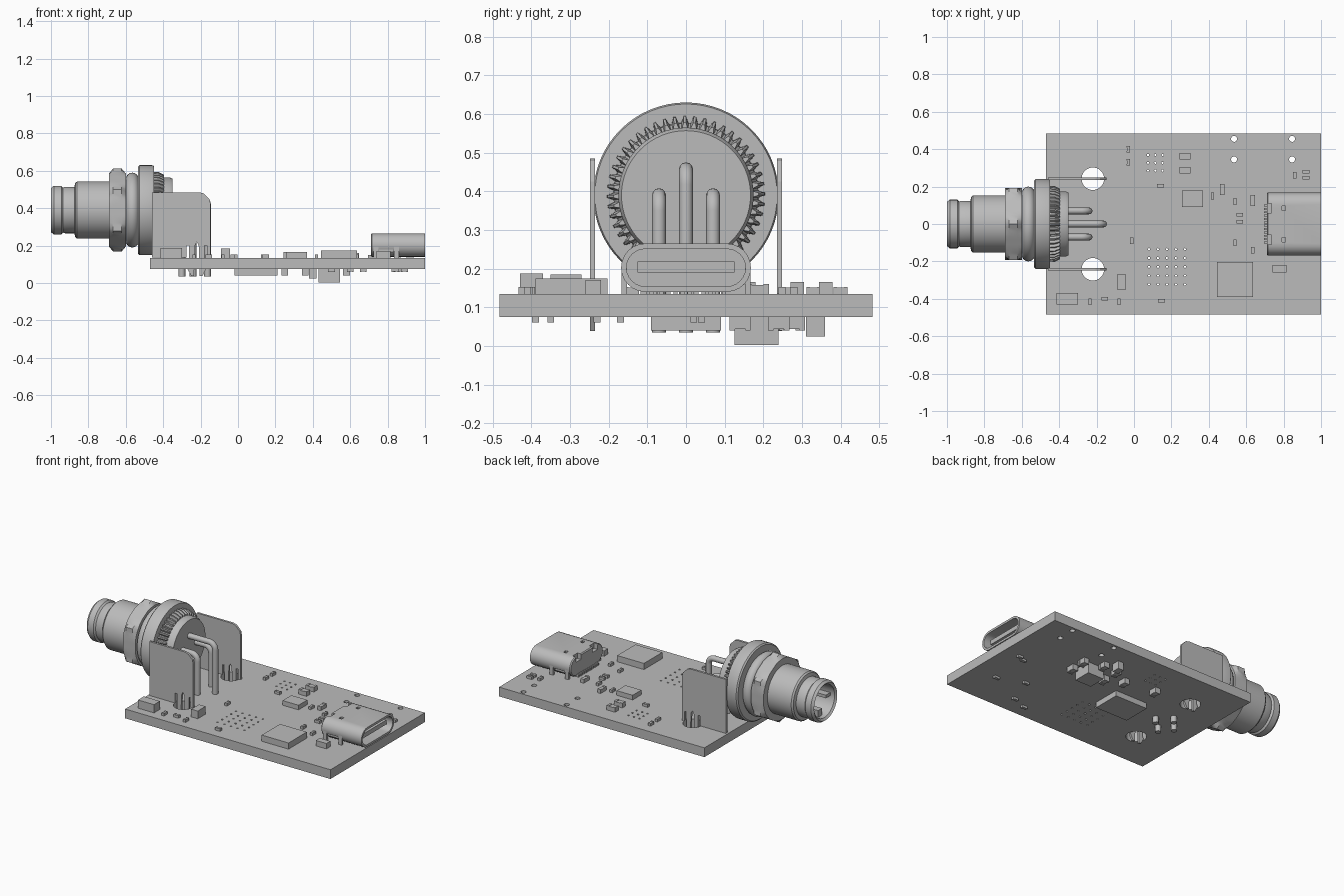
import bpy, bmesh
from math import sin, cos, pi, radians
from mathutils import Matrix

if "Cube" in bpy.data.objects:
    bpy.data.objects.remove(bpy.data.objects["Cube"])

# One grey finish for everything
GREY = (0.5, 0.5, 0.5, 1)
grey = bpy.data.materials.new("plain grey")
grey.use_nodes = True
grey.diffuse_color = GREY
grey.node_tree.nodes["Principled BSDF"].inputs["Base Color"].default_value = GREY

AXIS = 0.39            # height of the round connector axis
TOP, BOTTOM = 0.135, 0.075   # board faces


def finish(name, bm, smooth=False):
    bmesh.ops.recalc_face_normals(bm, faces=bm.faces)
    mesh = bpy.data.meshes.new(name)
    bm.to_mesh(mesh)
    bm.free()
    mesh.materials.append(grey)
    obj = bpy.data.objects.new(name, mesh)
    bpy.context.collection.objects.link(obj)
    if smooth:
        activate(obj)
        bpy.ops.object.shade_smooth_by_angle(angle=radians(30))
    return obj


def activate(obj):
    bpy.ops.object.select_all(action="DESELECT")
    obj.select_set(True)
    bpy.context.view_layer.objects.active = obj


def add_box(bm, x0, x1, y0, y1, z0, z1):
    m = Matrix.Translation(((x0 + x1) / 2, (y0 + y1) / 2, (z0 + z1) / 2))
    bmesh.ops.create_cube(bm, size=1, matrix=m @ Matrix.Diagonal((x1 - x0, y1 - y0, z1 - z0, 1)))


def add_drill(bm, x, y, r, sides):
    bmesh.ops.create_cone(bm, cap_ends=True, segments=sides, radius1=r, radius2=r,
                          depth=0.5, matrix=Matrix.Translation((x, y, 0.1)))


def loft(bm, rings):
    """Skin (x, outline) sections along x and cap both ends."""
    loops = [[bm.verts.new((x, y, z)) for y, z in pts] for x, pts in rings]
    for a, b in zip(loops, loops[1:]):
        for i in range(len(a)):
            j = (i + 1) % len(a)
            bm.faces.new((a[i], a[j], b[j], b[i]))
    bm.faces.new(loops[0])
    bm.faces.new(loops[-1])


def polar(radius, n=64):
    """Outline around the connector axis; radius is a number or f(index, angle)."""
    pts = []
    for i in range(n):
        t = 2 * pi * i / n
        r = radius(i, t) if callable(radius) else radius
        pts.append((r * cos(t), AXIS + r * sin(t)))
    return pts


def lathe(name, profile):
    bm = bmesh.new()
    loft(bm, [(x, polar(r)) for x, r in profile])
    return finish(name, bm, True)


def cut(obj, cutter_bm):
    cutter = finish("cutter", cutter_bm)
    cutter.hide_render = True
    mod = obj.modifiers.new("cut", "BOOLEAN")
    mod.operation, mod.solver, mod.object = "DIFFERENCE", "EXACT", cutter
    activate(obj)
    bpy.ops.object.modifier_apply(modifier="cut")
    bpy.data.objects.remove(cutter)


# Circuit board with drilled holes
bm = bmesh.new()
add_box(bm, -0.47, 1, -0.483, 0.483, BOTTOM, TOP)
board = finish("circuit_board", bm)
drills = bmesh.new()
for s in (-1, 1):
    add_drill(drills, -0.22, s * 0.242, 0.06, 32)
for x in (0.535, 0.845):
    for y in (0.345, 0.455):
        add_drill(drills, x, y, 0.016, 16)
for i in range(5):
    for j in range(5):
        add_drill(drills, 0.08 + 0.048 * i, -0.135 - 0.047 * j, 0.006, 8)
for i in range(3):
    for j in range(3):
        add_drill(drills, 0.075 + 0.039 * i, 0.285 + 0.042 * j, 0.006, 8)
cut(board, drills)

# Round connector: hollow barrel, sealing ring, flange, rear disc
lathe("connector_barrel", [
    (-0.72, 0.1), (-0.99, 0.105), (-1, 0.118), (-0.985, 0.13), (-0.945, 0.13), (-0.935, 0.12),
    (-0.925, 0.124), (-0.875, 0.124), (-0.87, 0.145), (-0.86, 0.153), (-0.5, 0.153)])
lathe("sealing_ring", [(-0.565 + 0.035 * cos(pi - pi * k / 8), 0.165 + 0.035 * sin(pi * k / 8))
                       for k in range(9)])
lathe("flange", [(-0.535, 0.232), (-0.527, 0.24), (-0.46, 0.24), (-0.45, 0.236)])
lathe("rear_disc", [(-0.45, 0.175), (-0.365, 0.175), (-0.35, 0.167)])

# Chamfered hexagonal nut
bm = bmesh.new()


def hexagon(limit):
    return polar(lambda i, t: min(limit, 0.192 / cos((t + pi / 6) % (pi / 3) - pi / 6)), 72)


loft(bm, [(-0.69, hexagon(0.195)), (-0.668, hexagon(0.23)),
          (-0.622, hexagon(0.23)), (-0.6, hexagon(0.195))])
finish("hex_nut", bm, True)

# Knurled ring behind the flange
bm = bmesh.new()
loft(bm, [(x, polar(lambda i, t: r if i % 4 < 2 else r - 0.017, 192))
          for x, r in ((-0.46, 0.205), (-0.425, 0.203), (-0.395, 0.188))])
finish("knurled_ring", bm)

# Keys inside the barrel mouth
bm = bmesh.new()
add_box(bm, -0.96, -0.72, -0.02, 0.02, AXIS - 0.112, AXIS - 0.06)
for s in (-1, 1):
    add_box(bm, -0.96, -0.72, s * 0.085 - 0.027, s * 0.085 + 0.027, AXIS - 0.01, AXIS + 0.01)
finish("barrel_keys", bm)

# Bent contact pins running from the rear disc down through the board
for name, y, z, x in (("upper", 0, 0.457, -0.163), ("left", 0.07, AXIS, -0.24),
                      ("right", -0.07, AXIS, -0.24), ("lower", 0, 0.323, -0.3)):
    bend = 0.04
    path = [(-0.4, y, z)]
    path += [(x - bend + bend * sin(k * pi / 16), y, z - bend + bend * cos(k * pi / 16))
             for k in range(9)]
    path.append((x, y, 0.035))
    curve = bpy.data.curves.new(name + "_contact_pin", "CURVE")
    curve.dimensions = "3D"
    curve.bevel_depth, curve.bevel_resolution, curve.use_fill_caps = 0.018, 4, True
    spline = curve.splines.new("POLY")
    spline.points.add(len(path) - 1)
    for p, co in zip(spline.points, path):
        p.co = (*co, 1)
    curve.materials.append(grey)
    pin = bpy.data.objects.new(name + "_contact_pin", curve)
    bpy.context.collection.objects.link(pin)
    activate(pin)
    bpy.ops.object.convert(target="MESH")
    bpy.ops.object.shade_smooth_by_angle(angle=radians(40))

# Side plates with split snap legs
outline = [(-0.46, 0.136), (-0.275, 0.136), (-0.275, 0.2), (-0.262, 0.2), (-0.262, 0.09),
           (-0.27, 0.075), (-0.25, 0.038), (-0.235, 0.038), (-0.23, 0.2), (-0.22, 0.22),
           (-0.21, 0.2), (-0.205, 0.038), (-0.19, 0.038), (-0.17, 0.075), (-0.178, 0.09),
           (-0.178, 0.2), (-0.165, 0.2), (-0.165, 0.136), (-0.147, 0.136), (-0.147, 0.425),
           (-0.152, 0.448), (-0.182, 0.478), (-0.205, 0.485), (-0.46, 0.485)]
for name, y in (("left_side_plate", 0.235), ("right_side_plate", -0.249)):
    bm = bmesh.new()
    face = bm.faces.new([bm.verts.new((x, y, z)) for x, z in outline])
    ext = bmesh.ops.extrude_face_region(bm, geom=[face])
    bmesh.ops.translate(bm, vec=(0, 0.014, 0),
                        verts=[v for v in ext["geom"] if isinstance(v, bmesh.types.BMVert)])
    finish(name, bm)


# Flat socket: rounded shell open at the board edge
def slot(inset):
    hw, r, zc, n = 0.168 - inset, 0.0625 - inset, 0.2025, 12
    pts = []
    for side in (1, -1):
        for k in range(n + 1):
            t = -pi / 2 + pi * k / n
            pts.append((side * (hw - r + r * cos(t)), zc + side * r * sin(t)))
    return pts


bm = bmesh.new()
loft(bm, [(0.71, slot(0.006)), (0.716, slot(0)), (1, slot(0)), (1, slot(0.014)), (0.77, slot(0.014))])
shell = finish("socket_shell", bm)
notch = bmesh.new()
for s in (-1, 1):
    add_box(notch, 0.7, 0.735, s * 0.085 - 0.025, s * 0.085 + 0.025, 0.23, 0.3)
    add_box(notch, 0.79, 0.81, s * 0.085 - 0.012, s * 0.085 + 0.012, 0.24, 0.3)
    add_box(notch, 0.755, 0.83, s * 0.17 - 0.014, s * 0.17 + 0.014, 0.1, 0.18)
cut(shell, notch)
activate(shell)
bpy.ops.object.shade_smooth_by_angle(angle=radians(30))

bm = bmesh.new()
add_box(bm, 0.76, 0.975, -0.125, 0.125, 0.19, 0.218)
finish("socket_tongue", bm)
bm = bmesh.new()
for s in (-1, 1):
    for x in (0.725, 0.835):
        add_box(bm, x, x + 0.025, s * 0.16 - 0.007, s * 0.16 + 0.007, 0.08, 0.2)
for k in range(12):
    y = 0.018 * (k - 5.5)
    add_box(bm, 0.695, 0.72, y - 0.005, y + 0.005, TOP, 0.15)
finish("socket_legs", bm)

# Larger chips on both faces: x range, y range, far height
for name, x0, x1, y0, y1, z in (
        ("large_chip", 0.443, 0.635, -0.39, -0.203, 0.175),
        ("small_chip", 0.256, 0.37, 0.09, 0.18, 0.165),
        ("corner_block", -0.415, -0.3, -0.43, -0.37, 0.188),
        ("side_block", -0.09, -0.043, -0.35, -0.27, 0.185),
        ("edge_block", 0.74, 0.815, -0.26, -0.22, 0.17),
        ("underside_coil", 0.43, 0.545, 0.125, 0.24, 0.003),
        ("underside_chip", -0.02, 0.21, -0.09, 0.09, 0.04),
        ("underside_block", 0.38, 0.42, 0.31, 0.36, 0.025)):
    bm = bmesh.new()
    base = TOP if z > TOP else BOTTOM
    add_box(bm, x0, x1, y0, y1, min(z, base), max(z, base))
    finish(name, bm)


# Two-terminal parts: centre, length along x, length along y
def passives(name, spots, size, face, height):
    bm = bmesh.new()
    up = 1 if face == TOP else -1
    for x, y in spots:
        a, b = size[0] / 2, size[1] / 2
        for fx, fy, h in ((1, 0.6, 1) if a < b else (0.6, 1, 1), ):
            z = sorted((face, face + up * height * 0.9))
            add_box(bm, x - a * fx * 0.95, x + a * fx * 0.95, y - b * fy, y + b * fy, *z)
        z = sorted((face, face + up * height))
        for s in (-1, 1):
            if a < b:
                add_box(bm, x - a, x + a, y + s * b * 0.75 - b / 4, y + s * b * 0.75 + b / 4, *z)
            else:
                add_box(bm, x + s * a * 0.75 - a / 4, x + s * a * 0.75 + a / 4, y - b, y + b, *z)
    finish(name, bm)


passives("crosswise_passives", [(-0.03, 0.4), (-0.03, 0.33), (0.42, 0.15), (0.54, 0.12), (0.54, -0.1),
         (0.635, -0.14), (0.86, 0.26), (-0.012, -0.09), (-0.235, -0.415), (-0.08, -0.415)],
         (0.018, 0.036), TOP, 0.018)
passives("lengthwise_passives", [(0.142, 0.205), (0.565, 0.05), (0.565, 0.012), (0.92, 0.28),
         (0.92, 0.248), (-0.157, -0.4), (0.147, -0.41)], (0.036, 0.018), TOP, 0.018)
passives("lengthwise_capacitors", [(0.272, 0.362), (0.272, 0.288)], (0.06, 0.035), TOP, 0.03)
passives("crosswise_capacitors", [(0.472, 0.185), (0.635, 0.125)], (0.024, 0.06), TOP, 0.025)
passives("underside_capacitors", [(0.58, 0.14), (0.46, 0.28), (0.36, 0.27), (0.25, 0.21), (0.58, 0.24),
         (0.045, 0.24), (0.36, 0.16)], (0.036, 0.055), BOTTOM, 0.035)
passives("underside_resistors", [(0.89, 0.04), (0.85, 0.02), (0.84, -0.23), (0.67, -0.17),
         (0.6, -0.35), (0.5, -0.39)], (0.036, 0.018), BOTTOM, 0.015)
